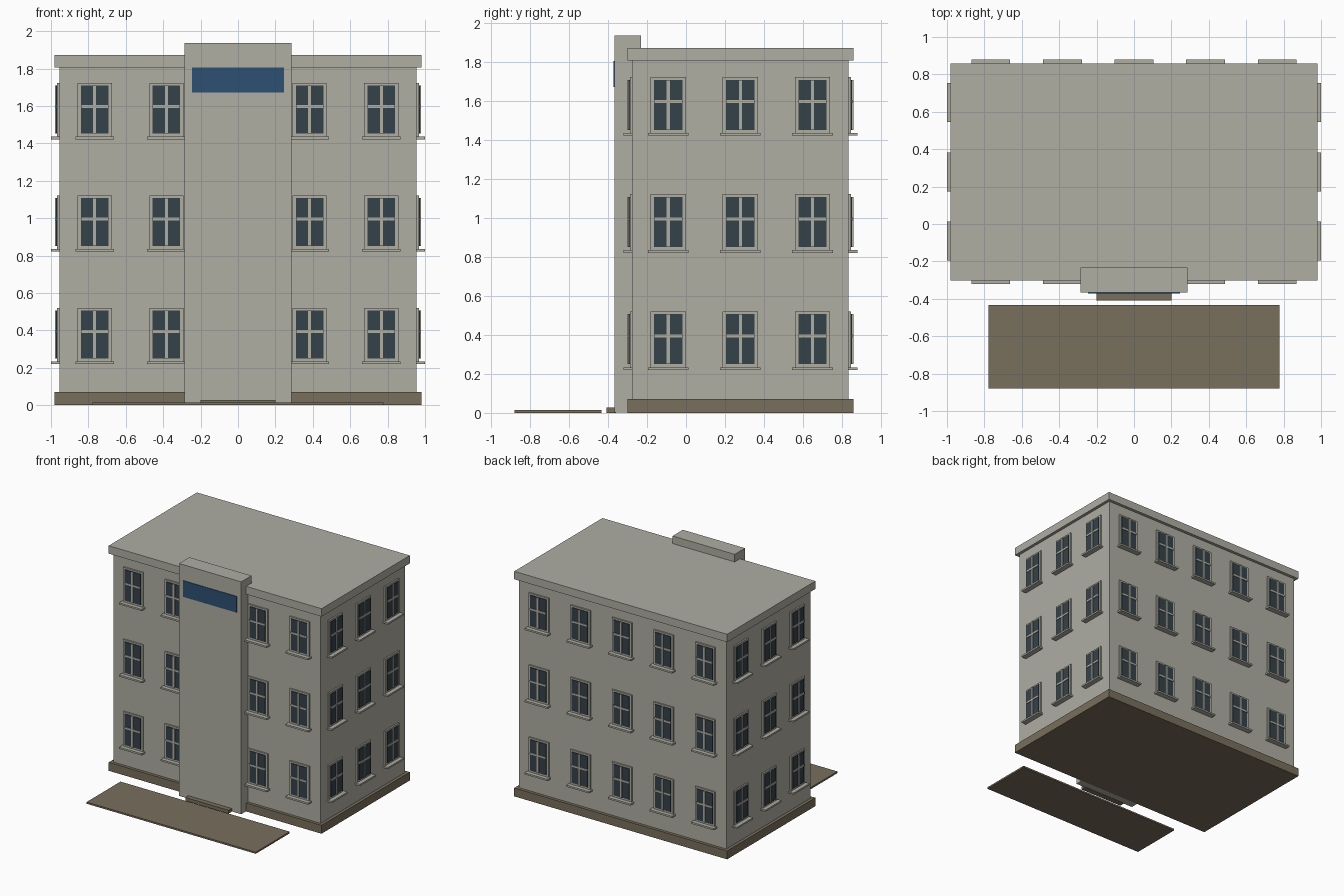
import bpy, bmesh
from math import pi
from mathutils import Vector

if "Cube" in bpy.data.objects:
    bpy.data.objects.remove(bpy.data.objects["Cube"], do_unlink=True)


def material(name, rgb):
    m = bpy.data.materials.new(name)
    m.use_nodes = True
    m.diffuse_color = (*rgb, 1)
    bsdf = next(n for n in m.node_tree.nodes if n.type == 'BSDF_PRINCIPLED')
    bsdf.inputs["Base Color"].default_value = (*rgb, 1)
    return m


WALL = material("grey_plaster", (0.43, 0.425, 0.37))
EARTH = material("brown_stone", (0.19, 0.158, 0.107))
GLASS = material("dark_glass", (0.036, 0.054, 0.068))
BLUE = material("blue_panel", (0.026, 0.08, 0.175))


def add_box(bm, lo, hi, index=0):
    lo, hi = Vector(lo), Vector(hi)
    verts = bmesh.ops.create_cube(bm, size=1)["verts"]
    for v in verts:
        v.co = (lo + hi) / 2 + v.co * (hi - lo)
    for f in {f for v in verts for f in v.link_faces}:
        f.material_index = index


def mesh_from(name, bm, mats):
    me = bpy.data.meshes.new(name)
    bm.to_mesh(me)
    bm.free()
    for m in mats:
        me.materials.append(m)
    return me


def place(name, me, loc=(0, 0, 0), turn=0):
    ob = bpy.data.objects.new(name, me)
    ob.location = loc
    ob.rotation_euler.z = turn
    bpy.context.collection.objects.link(ob)


def box(name, half_x, y, z, mat):
    bm = bmesh.new()
    add_box(bm, (-half_x, y[0], z[0]), (half_x, y[1], z[1]))
    place(name, mesh_from(name, bm, [mat]))


# Main masses
HX, FRONT, BACK, LIP = 0.955, -0.276, 0.834, 0.025
box("main_walls", HX, (FRONT, BACK), (0.04, 1.84), WALL)
box("foundation", HX + LIP, (FRONT - LIP, BACK + LIP), (0, 0.07), EARTH)
box("roof_slab", HX + LIP, (FRONT - LIP, BACK + LIP), (1.807, 1.873), WALL)
box("entrance_tower", 0.286, (-0.367, -0.232), (0.002, 1.936), WALL)
box("blank_panel", 0.246, (-0.372, -0.366), (1.671, 1.805), BLUE)
box("door_step", 0.2, (-0.408, -0.36), (0, 0.027), EARTH)
box("front_paving", 0.779, (-0.879, -0.433), (0, 0.014), EARTH)

# Window: trim, glass, glazing bars and sill, facing -y from the wall plane
bm = bmesh.new()
add_box(bm, (-0.091, -0.012, 0.01), (0.091, 0.01, 0.301))
add_box(bm, (-0.073, -0.018, 0.03), (0.073, 0.01, 0.287), 1)
add_box(bm, (-0.008, -0.024, 0.03), (0.008, 0.01, 0.287))
add_box(bm, (-0.073, -0.023, 0.167), (0.073, 0.01, 0.182))
add_box(bm, (-0.104, -0.045, 0), (0.104, 0.01, 0.014))
window = mesh_from("window", bm, [WALL, GLASS])

# Three floors of windows on all four sides
mid = (FRONT + BACK) / 2
for floor in range(3):
    z = 0.22 + 0.601 * floor
    for i in range(-2, 3):
        x = 0.383 * i
        if i:
            place("front_window", window, (x, FRONT, z))
        place("back_window", window, (x, BACK, z), pi)
    for i in (-1, 0, 1):
        y = mid + 0.37 * i
        place("left_window", window, (HX, y, z), pi / 2)
        place("right_window", window, (-HX, y, z), -pi / 2)
